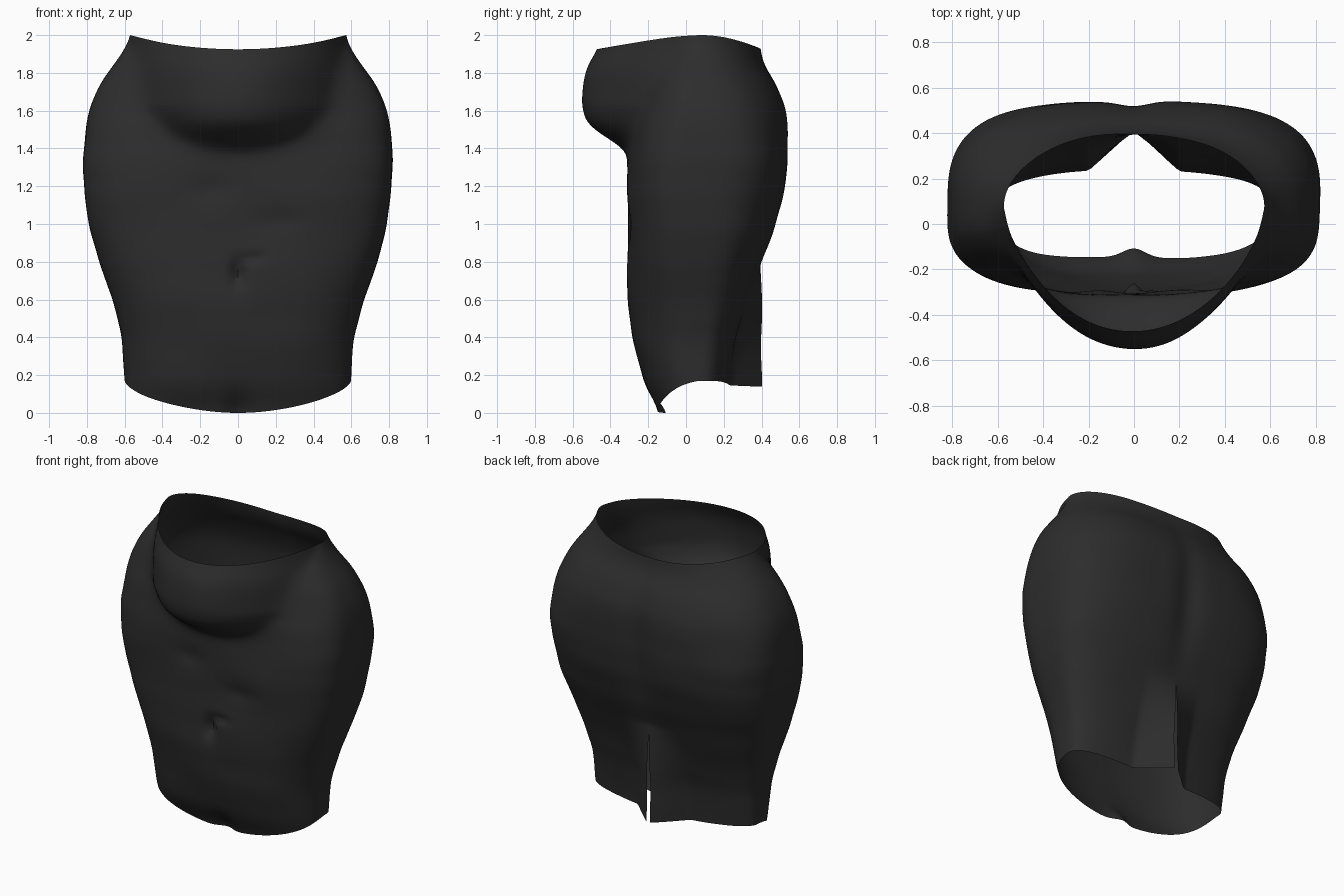
import bpy, bmesh
from math import sin, cos, pi, exp, sqrt
from mathutils import Vector, noise

cube = bpy.data.objects.get("Cube")
if cube:
    bpy.data.objects.remove(cube, do_unlink=True)

# Height, half width, hip front y, back y, belly front y, squareness
PROFILE = [
    (0.00, 0.58, -0.14, 0.23, 0.3, 2.5),
    (0.15, 0.595, -0.22, 0.235, 0.3, 2.5),
    (0.40, 0.615, -0.28, 0.27, 0.3, 2.6),
    (0.60, 0.66, -0.305, 0.33, 0.3, 2.7),
    (0.80, 0.74, -0.31, 0.40, 0.3, 2.8),
    (0.95, 0.78, -0.30, 0.46, 0.3, 3.0),
    (1.15, 0.81, -0.31, 0.515, 0.1, 3.2),
    (1.33, 0.82, -0.30, 0.54, -0.2, 3.2),
    (1.42, 0.81, -0.29, 0.54, -0.35, 3.1),
    (1.52, 0.80, -0.28, 0.54, -0.51, 2.9),
    (1.62, 0.78, -0.25, 0.53, -0.545, 2.7),
    (1.74, 0.73, -0.23, 0.485, -0.54, 2.5),
    (1.84, 0.66, -0.21, 0.42, -0.52, 2.3),
    (1.92, 0.605, -0.16, 0.40, -0.47, 2.1),
    (2.00, 0.57, -0.12, 0.39, -0.44, 1.9),
]
COLUMNS, ROWS = 180, 90
SLIT_TOP = 0.74
MID = 0.08


def linear(z):
    z = min(max(z, 0), 2)
    for a, b in zip(PROFILE, PROFILE[1:]):
        if z <= b[0]:
            f = (z - a[0]) / (b[0] - a[0])
            return [p + (q - p) * f for p, q in zip(a[1:], b[1:])]


def section(z):
    samples = [linear(z + d) for d in (-0.04, -0.02, 0, 0.02, 0.04)]
    return [sum(c) / len(samples) for c in zip(*samples)]


def bump(x, z, cx, cz, rx, rz):
    return exp(-((x - cx) / rx) ** 2 - ((z - cz) / rz) ** 2)


def cloth_point(col, v):
    t = pi / 2 + 2 * pi * col / COLUMNS
    c, s = cos(t), sin(t)
    # Hem dips at the front, waist rises at the hips
    hem = 0.17 * (1 - (-s) ** 1.6) if s < 0 else 0.17 - 0.03 * s ** 4
    rim = 1.925 + 0.075 * c * c
    z = hem + (rim - hem) * v
    w, front, back, belly, n = section(z)
    r = (abs(c) ** n + abs(s) ** n) ** (-1 / n)
    x = w * c * r
    if s < 0:
        y = MID + (MID - front) * s * r
        # Rounded belly blended softly into the hips
        reach = 0.57 - 0.5 * max(0, 1.62 - z)
        dome = max(0, 1 - (x / reach) ** 2) ** 0.65
        gap = y - MID + (MID - belly) * dome
        blend = 0.07 * min(1, -s * 3)
        y -= 0.5 * (gap + sqrt(gap * gap + blend * blend))
        # Shallow dents, the pinched tuck and the hem pleat
        y += 0.015 * bump(x, z, -0.15, 1.18, 0.1, 0.06)
        y += 0.012 * bump(x, z, 0.22, 1.02, 0.12, 0.05)
        y += 0.05 * bump(x, z, 0, 0.74, 0.035, 0.07)
        y += 0.02 * bump(x, z, 0.08, 0.82, 0.06, 0.025)
        y += 0.04 * bump(x, z, 0, 0, 0.07, 0.1)
    else:
        y = MID + (back - MID) * s * r
        y -= 0.03 * bump(x, z, 0, 1.3, 0.09, 0.4)
        # Raised pleat beside the slit
        ridge = max(0, 0.4 - back)
        y += ridge * max(0, 1 - abs(x) / 0.2)
        if z < SLIT_TOP:
            opening = 0.012 * min(1, (SLIT_TOP - z) / 0.3)
            side = 1 if col > COLUMNS / 2 else -1
            x += side * opening * max(0, 1 - abs(x) / 0.15)
    # Gentle fabric unevenness
    wrinkle = noise.noise(Vector((x * 3, y * 3, z * 4))) * 0.008
    return Vector((x + c * wrinkle, y + s * wrinkle, z))


# Skirt sheet, open at waist, hem and back slit
bm = bmesh.new()
grid = [[bm.verts.new(cloth_point(c, r / ROWS)) for c in range(COLUMNS + 1)]
        for r in range(ROWS + 1)]
for low, high in zip(grid, grid[1:]):
    for c in range(COLUMNS):
        bm.faces.new((low[c], low[c + 1], high[c + 1], high[c]))
seam = [v for row in grid for v in (row[0], row[-1]) if v.co.z >= SLIT_TOP]
bmesh.ops.remove_doubles(bm, verts=seam, dist=0.002)
mesh = bpy.data.meshes.new("skirt")
bm.to_mesh(mesh)
bm.free()
skirt = bpy.data.objects.new("skirt", mesh)
bpy.context.collection.objects.link(skirt)

# Charcoal cloth
cloth = bpy.data.materials.new("charcoal cloth")
cloth.use_nodes = True
color = (0.026, 0.026, 0.026, 1)
cloth.diffuse_color = color
cloth.node_tree.nodes["Principled BSDF"].inputs["Base Color"].default_value = color
mesh.materials.append(cloth)

bpy.context.view_layer.objects.active = skirt
skirt.select_set(True)
bpy.ops.object.shade_smooth_by_angle(angle=pi / 3)
